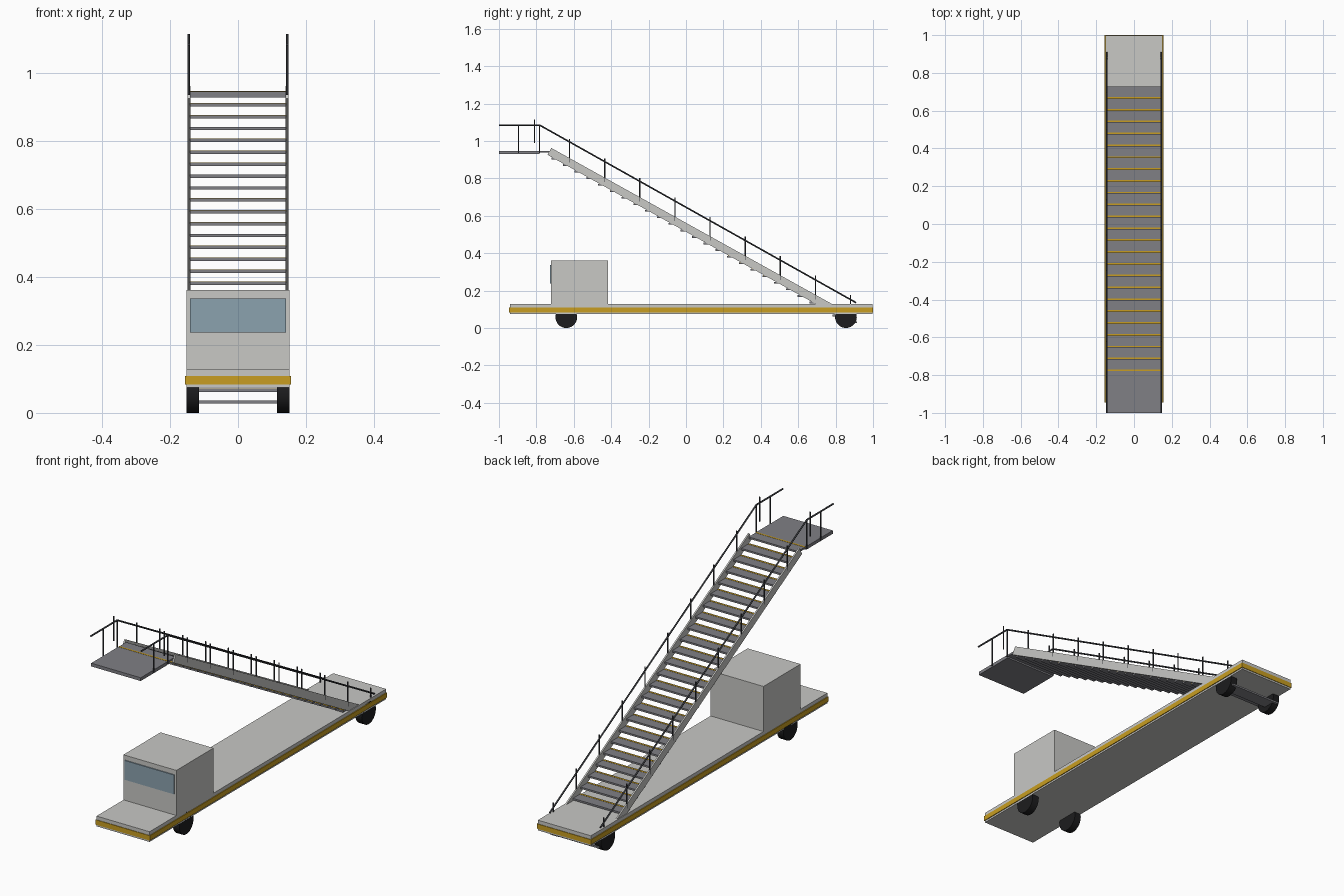
import bpy, math
from mathutils import Vector

if "Cube" in bpy.data.objects:
    bpy.data.objects.remove(bpy.data.objects["Cube"])


def material(name, r, g, b):
    m = bpy.data.materials.new(name)
    m.diffuse_color = (r, g, b, 1)
    m.use_nodes = True
    m.node_tree.nodes["Principled BSDF"].inputs["Base Color"].default_value = m.diffuse_color
    return m


PAINT = material("light_grey_paint", 0.58, 0.58, 0.56)
YELLOW = material("safety_yellow", 0.58, 0.34, 0.015)
TREAD = material("tread_grey", 0.215, 0.215, 0.235)
RAIL = material("dark_rail", 0.045, 0.048, 0.055)
RUBBER = material("black_rubber", 0.012, 0.012, 0.013)
GLASS = material("blue_glass", 0.26, 0.36, 0.43)


def finish(name, mat):
    ob = bpy.context.object
    ob.name = name
    ob.data.materials.append(mat)
    return ob


def box(name, x, y, z, mat):
    """Box from (min, max) ranges."""
    bpy.ops.mesh.primitive_cube_add(size=1, location=[sum(r) / 2 for r in (x, y, z)])
    ob = finish(name, mat)
    ob.scale = [r[1] - r[0] for r in (x, y, z)]
    bpy.ops.object.transform_apply(location=False, rotation=False, scale=True)
    return ob


def rod(name, a, b, radius, mat, sides=8):
    """Cylinder between two points."""
    a, b = Vector(a), Vector(b)
    d = b - a
    bpy.ops.mesh.primitive_cylinder_add(vertices=sides, radius=radius, depth=d.length,
                                        location=(a + b) / 2)
    ob = finish(name, mat)
    ob.rotation_euler = d.to_track_quat('Z', 'Y').to_euler()
    bpy.ops.object.shade_smooth_by_angle(angle=math.radians(50))
    return ob


# chassis, stripe band and cab
box("chassis", (-.152, .152), (-.942, .997), (.075, .128), PAINT)
box("chassis_stripe", (-.156, .156), (-.945, 1.0), (.084, .109), YELLOW)
box("cab", (-.152, .152), (-.722, -.418), (.126, .362), PAINT)
box("windscreen", (-.142, .142), (-.727, -.720), (.237, .337), GLASS)

# wheels
for end, y in (("front", -.64), ("rear", .855)):
    for side, s in (("left", -1), ("right", 1)):
        rod(f"{end}_{side}_wheel", (s * .115, y, .058), (s * .152, y, .058), .058, RUBBER, 28)

# stair line
TOP, FOOT = Vector((0, -.73, .944)), Vector((0, .88, .049))
SLOPE = (FOOT.z - TOP.z) / (FOOT.y - TOP.y)


def stair_z(y):
    return TOP.z + SLOPE * (y - TOP.y)


# treads with edge strips
for i in range(27):
    y, z = -.783 + i * .0627, .946 - i * .0350
    box(f"tread_{i + 1}", (-.141, .141), (y, y + .068), (z - .009, z), TREAD)
    box(f"tread_strip_{i + 1}", (-.141, .141), (y + .004, y + .013), (z - .002, z + .001), YELLOW)

# top platform
box("platform", (-.142, .142), (-1.0, -.783), (.929, .946), TREAD)

for side, s in (("left", -1), ("right", 1)):
    x = s * .145
    # stringer
    d = FOOT - TOP
    st = box(f"{side}_stringer", (-.004, .004), (-d.length / 2, d.length / 2), (-.021, .021), PAINT)
    st.location = (TOP + FOOT) / 2 + Vector((s * .144, 0, 0))
    st.rotation_euler.x = math.atan(SLOPE)
    # handrails
    rod(f"{side}_stair_handrail", (x, .91, .135), (x, -.783, 1.085), .0042, RAIL)
    rod(f"{side}_platform_handrail", (x, -.781, 1.085), (x, -1.0, 1.085), .0042, RAIL)
    # posts
    for i in range(10):
        y = .88 - i * .1878
        rod(f"{side}_stair_post_{i + 1}", (x, y, stair_z(y)), (x, y, stair_z(y) + .127), .0035, RAIL)
    for i, y in enumerate((-.783, -.896)):
        rod(f"{side}_platform_post_{i + 1}", (x, y, .935), (x, y, 1.085), .0035, RAIL)
